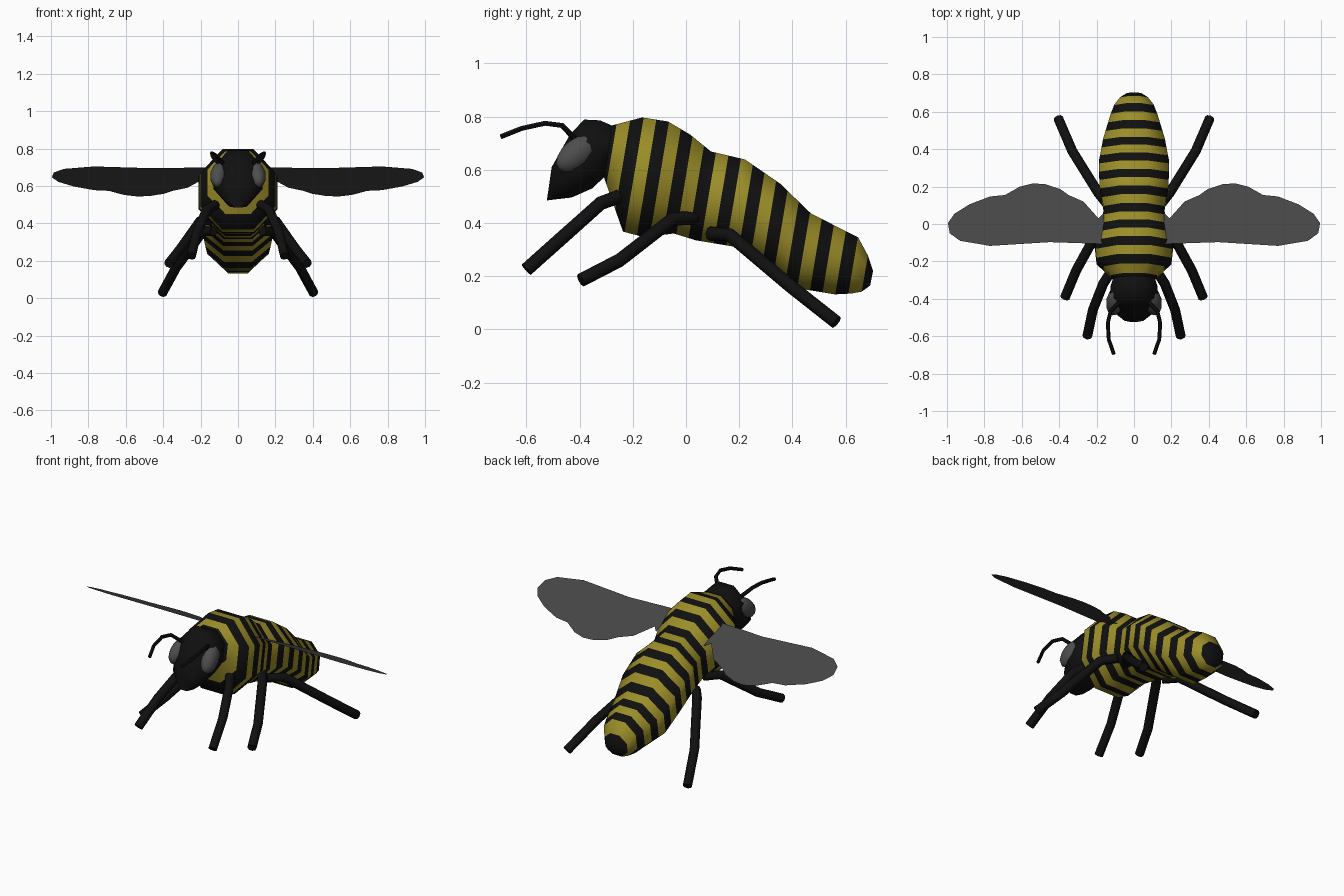
import bpy, bmesh, math
from mathutils import Vector

if "Cube" in bpy.data.objects:
    bpy.data.objects.remove(bpy.data.objects["Cube"])


def material(name, rgb):
    m = bpy.data.materials.new(name)
    m.diffuse_color = (*rgb, 1)
    m.use_nodes = True
    m.node_tree.nodes["Principled BSDF"].inputs["Base Color"].default_value = m.diffuse_color
    return m


BLACK = material("black", (0.005, 0.005, 0.005))
YELLOW = material("yellow", (0.33, 0.27, 0.022))
WING = material("wing_grey", (0.06, 0.06, 0.06))
EYE = material("eye_grey", (0.075, 0.075, 0.075))


def finish(bm, name, mats, angle=None):
    bmesh.ops.recalc_face_normals(bm, faces=bm.faces)
    mesh = bpy.data.meshes.new(name)
    bm.to_mesh(mesh)
    bm.free()
    ob = bpy.data.objects.new(name, mesh)
    bpy.context.collection.objects.link(ob)
    for m in mats:
        mesh.materials.append(m)
    if angle:
        bpy.ops.object.select_all(action='DESELECT')
        ob.select_set(True)
        bpy.context.view_layer.objects.active = ob
        bpy.ops.object.shade_smooth_by_angle(angle=math.radians(angle))
    return ob


def loft(bm, rings):
    """Skin a list of equal vertex rings and cap both ends."""
    rings = [[bm.verts.new(p) for p in r] for r in rings]
    n = len(rings[0])
    for a, b in zip(rings, rings[1:]):
        for i in range(n):
            j = (i + 1) % n
            bm.faces.new((a[i], a[j], b[j], b[i]))
    bm.faces.new(rings[0])
    bm.faces.new(rings[-1])


def octagon(top_y, top_z, bot_y, bot_z, w):
    """Flat-topped octagon between a top and a bottom point, half width w."""
    top, bot = Vector((0, top_y, top_z)), Vector((0, bot_y, bot_z))
    mid, half = (top + bot) / 2, (top - bot) / 2
    k = 1 / math.cos(math.pi / 8)
    angles = [math.pi / 8 + i * math.pi / 4 for i in range(8)]
    return [mid + half * k * math.sin(a) + Vector((w * k * math.cos(a), 0, 0))
            for a in angles]


def tube(name, path, r0, r1, sides, mat):
    """Tapered tube along a path."""
    pts = [Vector(p) for p in path]
    rings = []
    for i, p in enumerate(pts):
        d = (pts[min(i + 1, len(pts) - 1)] - pts[max(i - 1, 0)]).normalized()
        u = d.cross(Vector((0, 0, 1))).normalized()
        v = d.cross(u)
        r = r0 + (r1 - r0) * i / (len(pts) - 1)
        rings.append([p + r * (u * math.cos(t) + v * math.sin(t))
                      for t in (2 * math.pi * k / sides for k in range(sides))])
    bm = bmesh.new()
    loft(bm, rings)
    finish(bm, name, [mat], 50)


# Striped body: top y, top z, bottom y, bottom z, half width
BODY = [
    (-.278, .767, -.308, .571, .11), (-.165, .797, -.237, .368, .20),
    (-.068, .782, -.154, .346, .21), (.015, .733, -.047, .361, .185),
    (.094, .669, .038, .335, .16), (.222, .639, .177, .312, .185),
    (.353, .549, .308, .244, .187), (.47, .436, .425, .154, .165),
    (.60, .37, .56, .132, .125), (.647, .346, .62, .135, .105),
    (.684, .278, .66, .142, .075), (.703, .22, .692, .165, .04)]
bm = bmesh.new()
loft(bm, [octagon(*r) for r in BODY])

# Stripes: cut the body at even steps along its tilted axis
AXIS = Vector((0, .986, -.165))
START, HALF = -.385, .04825
for i in range(22):
    bmesh.ops.bisect_plane(bm, geom=bm.verts[:] + bm.edges[:] + bm.faces[:],
                           plane_co=AXIS * (START + i * HALF), plane_no=AXIS)
for f in bm.faces:
    s = (f.calc_center_median().dot(AXIS) - START) / HALF
    f.material_index = 1 if math.floor(s) % 2 == 0 else 0
finish(bm, "body", [BLACK, YELLOW], 60)

# Head
HEAD = [
    (-.275, .765, -.305, .575, .11), (-.323, .786, -.353, .53, .125),
    (-.383, .789, -.43, .496, .13), (-.436, .733, -.492, .489, .105),
    (-.505, .61, -.523, .485, .05)]
bm = bmesh.new()
loft(bm, [octagon(*r) for r in HEAD])
finish(bm, "head", [BLACK], 60)

LEGS = {
    "front_leg": [(.12, -.25, .5), (.165, -.32, .475), (.22, -.46, .35), (.25, -.6, .225)],
    "middle_leg": [(.14, .03, .42), (.2, -.05, .415), (.31, -.25, .26), (.37, -.395, .185)],
    "hind_leg": [(.13, .09, .36), (.19, .165, .355), (.33, .39, .165), (.405, .565, .027)]}
ANTENNA = [(.08, -.42, .72), (.125, -.466, .767), (.14, -.53, .775),
           (.135, -.617, .756), (.108, -.695, .725)]
OUTLINE = [
    (.16, -.107), (.16, .06), (.19, .03), (.27, .12), (.35, .155), (.395, .187),
    (.475, .213), (.54, .217), (.61, .2), (.69, .155), (.77, .147), (.88, .105),
    (.96, .055), (.995, .005), (.985, -.05), (.93, -.09), (.77, -.117), (.61, -.107),
    (.45, -.097)]

for side, sx in (("right", 1), ("left", -1)):
    # Legs and antennae
    for name, path in LEGS.items():
        tube(f"{side}_{name}", [(sx * x, y, z) for x, y, z in path], .027, .026, 8, BLACK)
    tube(f"{side}_antenna", [(sx * x, y, z) for x, y, z in ANTENNA], .011, .010, 6, BLACK)

    # Wing: one thin flat sheet sloping down to the rear
    bm = bmesh.new()
    f = bm.faces.new([bm.verts.new((sx * x, y, .648 - .48 * y)) for x, y in OUTLINE])
    ob = finish(bm, f"{side}_wing", [WING])
    if ob.data.polygons[0].normal.z < 0:
        ob.data.flip_normals()

    # Eye
    bm = bmesh.new()
    bmesh.ops.create_uvsphere(bm, u_segments=12, v_segments=8, radius=1)
    eye = finish(bm, f"{side}_eye", [EYE], 60)
    eye.scale = (.048, .092, .055)
    eye.rotation_euler = (math.radians(38), 0, math.radians(sx * 12))
    eye.location = (sx * .1, -.41, .66)
